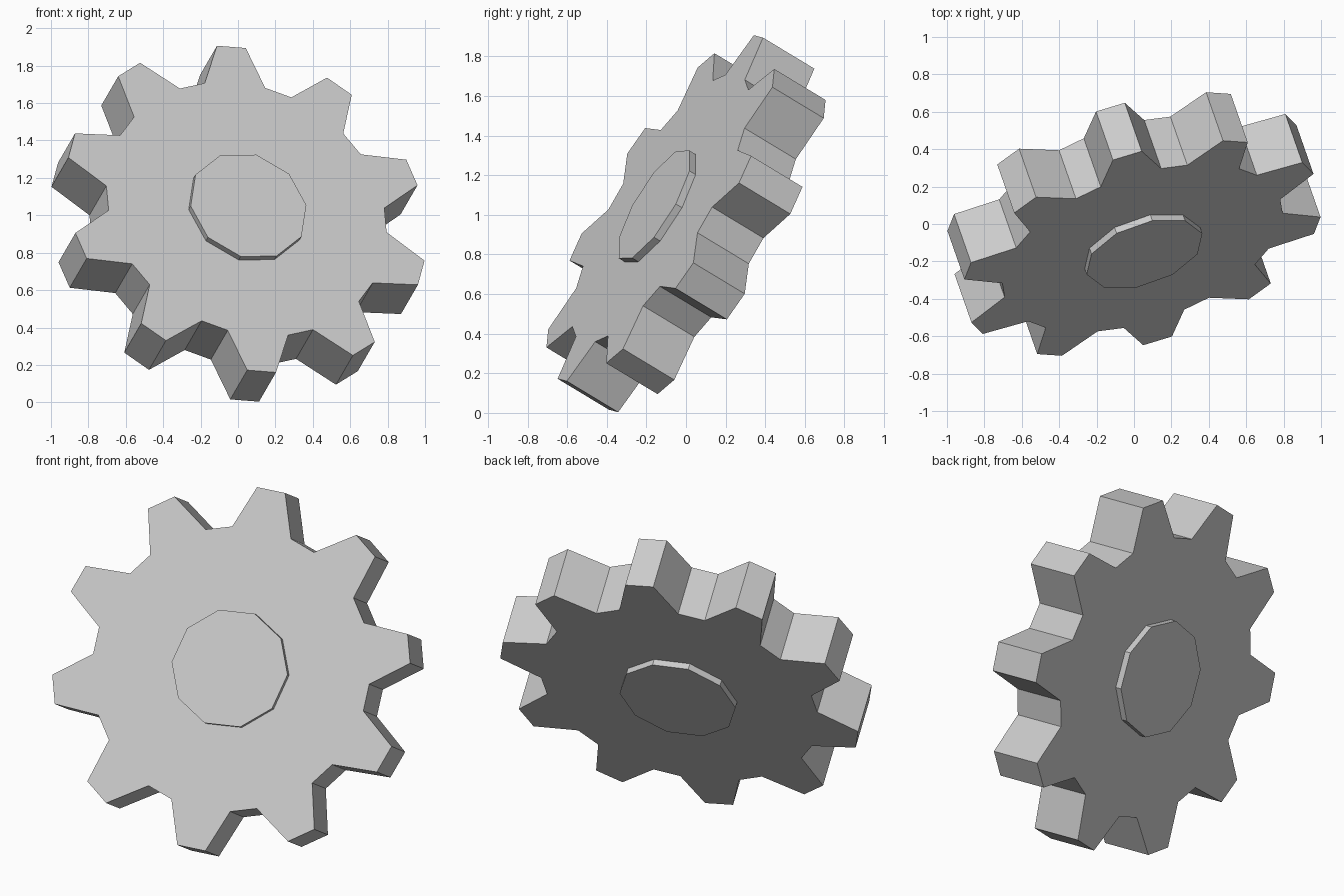
import bpy
import bmesh
from math import cos, sin, radians
from mathutils import Matrix, Vector

cube = bpy.data.objects.get("Cube")
if cube:
    bpy.data.objects.remove(cube, do_unlink=True)

TEETH = 10
PITCH = 360 / TEETH
PHASE = 85            # angle of the first tooth
TIP_R, ROOT_R = 1.005, 0.782
TIP_HALF, ROOT_HALF = 4.6, 12.5
THICKNESS = 0.316
HUB_R, HUB_RISE = 0.328, 0.038

# Single plain metal colour
steel = bpy.data.materials.new("light_grey_metal")
steel.use_nodes = True
grey = (0.6, 0.6, 0.6, 1)
steel.diffuse_color = grey
steel.node_tree.nodes["Principled BSDF"].inputs["Base Color"].default_value = grey

# Tilted frame: right and up in the gear's plane, normal towards its front
normal = Vector((0.287, -0.82, 0.495)).normalized()
right = Vector((0, 0, 1)).cross(normal).normalized()
up = normal.cross(right)
tilt = Matrix((right, up, normal)).transposed().to_4x4()
placement = Matrix.Translation((0, 0, 0.955)) @ tilt


def polar(radius, degrees):
    a = radians(degrees)
    return radius * cos(a), radius * sin(a)


def prism(name, outline, low, high):
    """Extrude a flat outline along the gear's axis."""
    bm = bmesh.new()
    face = bm.faces.new([bm.verts.new((x, y, low)) for x, y in outline])
    grown = bmesh.ops.extrude_face_region(bm, geom=[face], use_keep_orig=True)
    top = [g for g in grown["geom"] if isinstance(g, bmesh.types.BMVert)]
    bmesh.ops.translate(bm, verts=top, vec=(0, 0, high - low))
    bmesh.ops.recalc_face_normals(bm, faces=bm.faces)
    mesh = bpy.data.meshes.new(name)
    bm.to_mesh(mesh)
    bm.free()
    mesh.materials.append(steel)
    obj = bpy.data.objects.new(name, mesh)
    obj.matrix_world = placement
    bpy.context.collection.objects.link(obj)
    return obj


# Toothed wheel
outline = []
for i in range(TEETH):
    centre = PHASE + i * PITCH
    for radius, offset in ((ROOT_R, -ROOT_HALF), (TIP_R, -TIP_HALF),
                           (TIP_R, TIP_HALF), (ROOT_R, ROOT_HALF)):
        outline.append(polar(radius, centre + offset))
half = THICKNESS / 2
prism("gear_wheel", outline, -half, half)

# Shallow raised hub on each face
hub = [polar(HUB_R, PHASE - ROOT_HALF + i * PITCH) for i in range(TEETH)]
prism("front_hub", hub, half - 0.02, half + HUB_RISE)
prism("back_hub", hub, -half - HUB_RISE, 0.02 - half)
